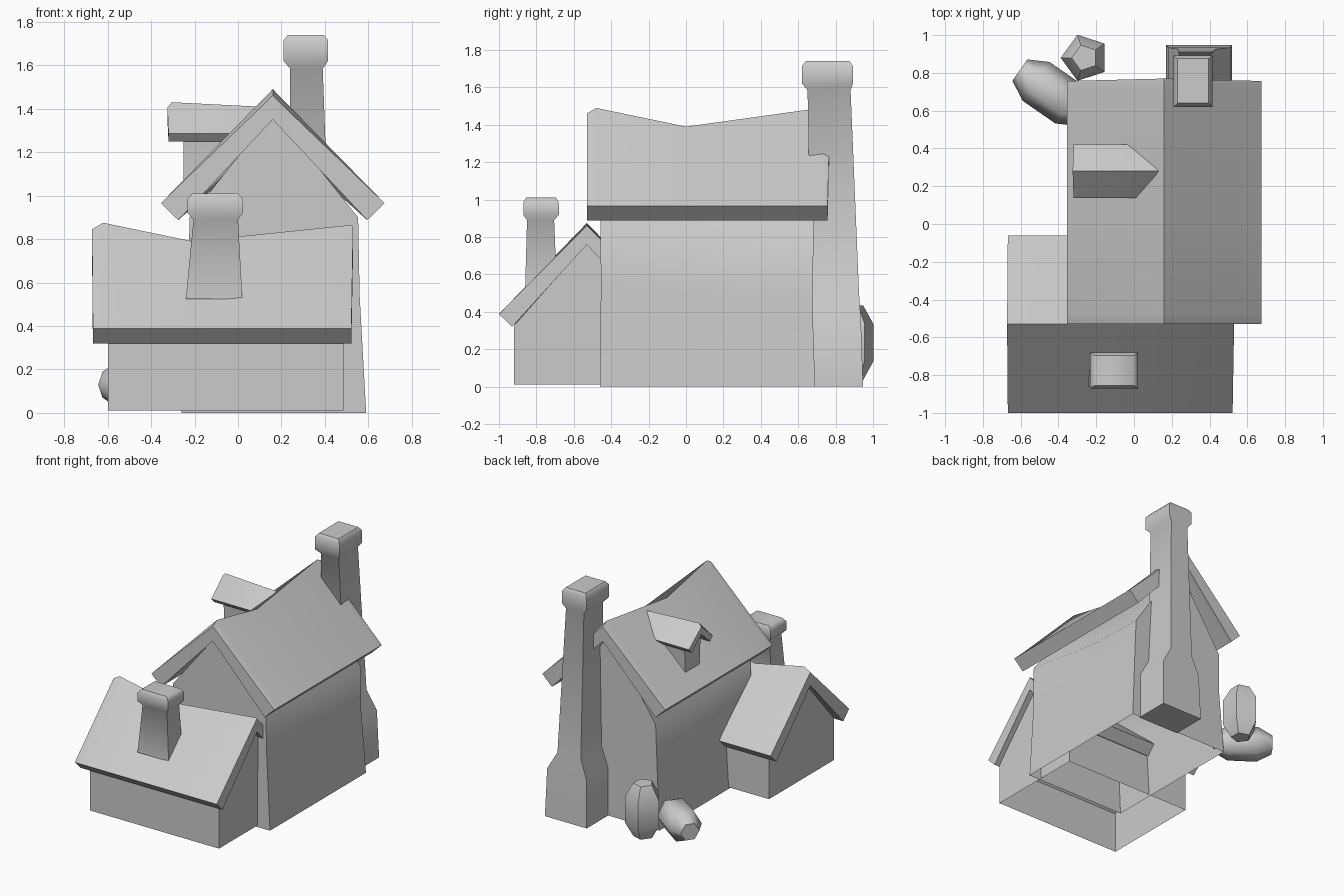
import bpy, bmesh, math
from mathutils import Vector, Matrix

if "Cube" in bpy.data.objects:
    bpy.data.objects.remove(bpy.data.objects["Cube"])


def loft(name, rings, closed=True, angle=40):
    """Skin a list of equal-length rings and cap both ends."""
    bm = bmesh.new()
    rows = [[bm.verts.new(p) for p in ring] for ring in rings]
    n = len(rows[0])
    for a, b in zip(rows, rows[1:]):
        for i in range(n if closed else n - 1):
            j = (i + 1) % n
            bm.faces.new((a[i], a[j], b[j], b[i]))
    bm.faces.new(rows[0])
    bm.faces.new(rows[-1])
    bmesh.ops.recalc_face_normals(bm, faces=bm.faces)
    mesh = bpy.data.meshes.new(name)
    bm.to_mesh(mesh)
    bm.free()
    ob = bpy.data.objects.new(name, mesh)
    bpy.context.collection.objects.link(ob)
    bpy.ops.object.select_all(action='DESELECT')
    ob.select_set(True)
    bpy.context.view_layer.objects.active = ob
    bpy.ops.object.shade_smooth_by_angle(angle=math.radians(angle))
    return ob


def place(axis, s, u, z):
    return (u, s, z) if axis == 'y' else (s, u, z)


def roof(name, axis, centre, outer, inner, thick, sections):
    """Bent slab; sections: (ridge position, eave position, ridge z)."""
    rings = []
    for s_ridge, s_eave, zr in sections:
        prof = [(-outer[0], outer[1], s_eave), (0, zr, s_ridge), (outer[0], outer[1], s_eave),
                (inner[0], inner[1], s_eave), (0, zr - thick, s_ridge), (-inner[0], inner[1], s_eave)]
        rings.append([place(axis, s, centre + u, z) for u, z, s in prof])
    return loft(name, rings)


def walls(name, axis, centre, foot, mid, top, z0, sections):
    """Gabled shell, open below; sections: (position, eave z, apex z, inset at mid height)."""
    rings = []
    for s, ze, za, inset in sections:
        zm = z0 + (ze - z0) * 0.6
        prof = [(-foot, z0, 0), (-mid, zm, inset), (-top, ze, inset / 2), (0, za, 0),
                (top, ze, inset / 2), (mid, zm, inset), (foot, z0, 0)]
        rings.append([place(axis, s + d, centre + u, z) for u, z, d in prof])
    return loft(name, rings, closed=False)


def chimney(name, levels):
    """Stack of rectangles; levels: (z, x0, x1, y0, y1)."""
    return loft(name, [[(x0, y0, z), (x1, y0, z), (x1, y1, z), (x0, y1, z)]
                       for z, x0, x1, y0, y1 in levels], angle=50)


def barrel(name, loc, direction, sides, length, radius):
    rot = Vector(direction).to_track_quat('Z', 'Y').to_matrix().to_4x4()
    m = Matrix.Translation(loc) @ rot
    rings = []
    for t, r in ((-.5, .55), (-.25, 1), (.25, 1), (.5, .55)):
        rings.append([m @ Vector((radius * r * math.cos(math.tau * i / sides),
                                  radius * r * math.sin(math.tau * i / sides),
                                  length * t)) for i in range(sides)])
    return loft(name, rings, angle=60)


# Main house
walls("main_walls", 'y', .165, .425, .395, .388, 0,
      [(-.46, .90, 1.385, .005), (0, .83, 1.285, 0), (.25, .80, 1.31, 0), (.69, .79, 1.375, -.015)])
roof("main_roof", 'y', .16, (.515, .965), (.435, .887), .11,
     [(-.53, -.53, 1.46), (-.48, -.48, 1.49), (0, 0, 1.39), (.72, .71, 1.49), (.77, .757, 1.465)])

# Front wing
walls("wing_walls", 'x', -.53, .39, .39, .39, .012,
      [(-.598, .325, .775, 0), (-.22, .325, .69, 0), (.485, .325, .765, 0)])
roof("wing_roof", 'x', -.53, (.47, .388), (.40, .32), .10,
     [(-.672, -.668, .845), (-.62, -.62, .875), (-.21, -.21, .79), (.52, .515, .865), (.53, .522, .86)])

# Dormer on the left slope
walls("dormer_walls", 'x', .28, .085, .09, .10, 1.05,
      [(-.25, 1.28, 1.385, 0), (.08, 1.28, 1.375, 0)])
roof("dormer_roof", 'x', .28, (.142, 1.285), (.11, 1.25), .055,
     [(-.325, -.32, 1.405), (-.305, -.30, 1.43), (.13, .03, 1.408)])

# Chimneys
chimney("wing_chimney", [
    (.525, -.24, .02, -.86, -.69), (.89, -.205, .0, -.85, -.705),
    (.918, -.232, .022, -.87, -.68), (.985, -.232, .022, -.87, -.68),
    (1.01, -.21, .0, -.855, -.695)])
chimney("back_chimney", [
    (0, .17, .52, .68, .947), (.36, .18, .51, .67, .935), (.50, .235, .43, .67, .925),
    (1.585, .24, .39, .65, .88), (1.62, .21, .415, .62, .892),
    (1.715, .21, .415, .62, .892), (1.74, .23, .395, .64, .875)])

# Barrels: one upright, one lying down
barrel("upright_barrel", (-.26, .88, .235), (0, 0, 1), 5, .40, .128)
barrel("lying_barrel", (-.432, .695, .13), (.82, -.57, 0), 6, .42, .125)
